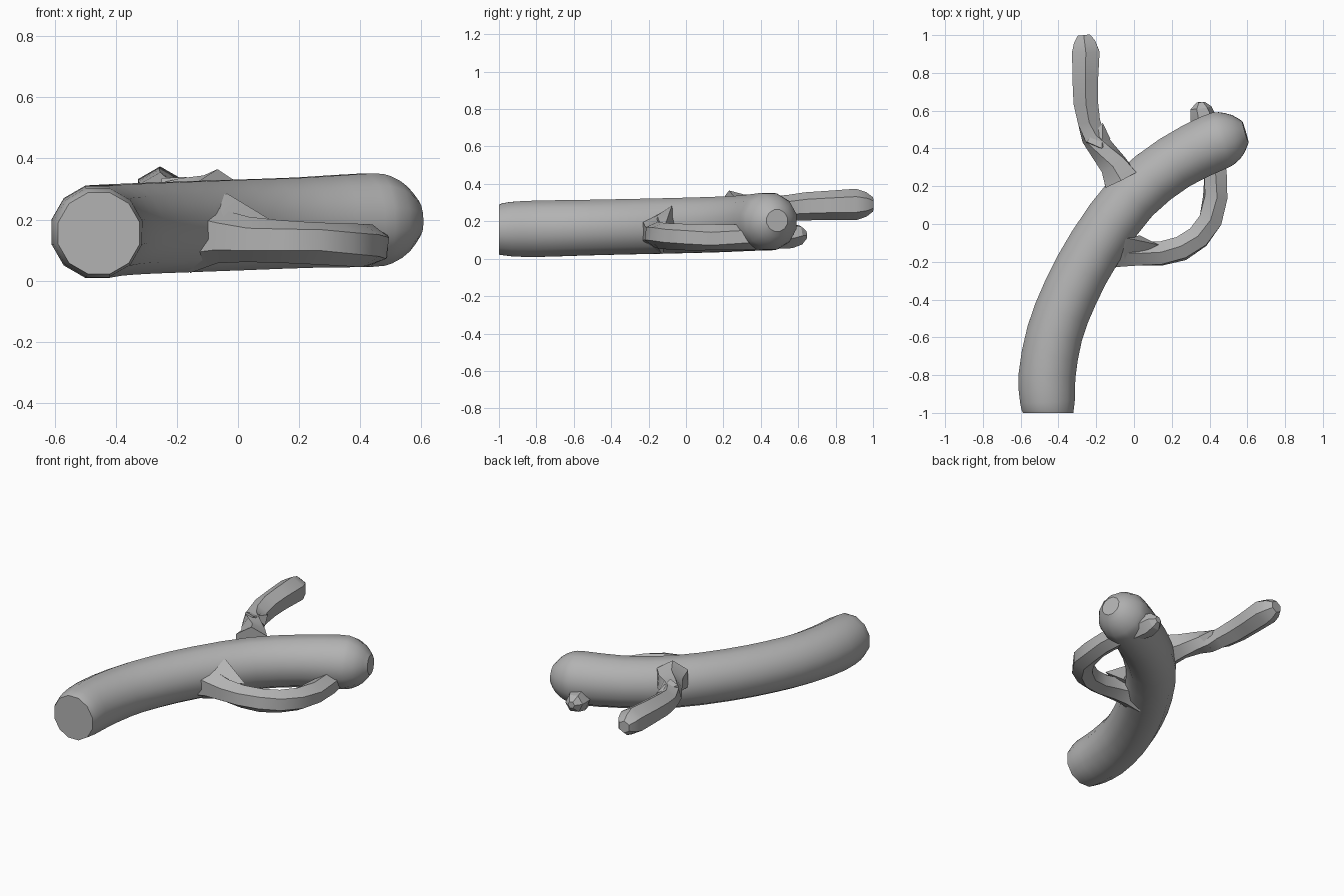
import bpy, bmesh, math
from mathutils import Vector, Matrix

if "Cube" in bpy.data.objects:
    bpy.data.objects.remove(bpy.data.objects["Cube"])

GREY = (0.45, 0.45, 0.45, 1.0)
mat = bpy.data.materials.new("plain grey")
mat.use_nodes = True
mat.diffuse_color = GREY
bsdf = next(n for n in mat.node_tree.nodes if n.type == 'BSDF_PRINCIPLED')
bsdf.inputs["Base Color"].default_value = GREY
bsdf.inputs["Roughness"].default_value = 0.8


def finish(name, bm, angle):
    """Turn a bmesh into a shaded object."""
    bmesh.ops.recalc_face_normals(bm, faces=bm.faces[:])
    mesh = bpy.data.meshes.new(name)
    bm.to_mesh(mesh)
    bm.free()
    mesh.materials.append(mat)
    obj = bpy.data.objects.new(name, mesh)
    bpy.context.collection.objects.link(obj)
    bpy.ops.object.select_all(action='DESELECT')
    obj.select_set(True)
    bpy.context.view_layer.objects.active = obj
    bpy.ops.object.shade_smooth_by_angle(angle=math.radians(angle))
    return obj


def tube(name, stations, sides, angle, subdiv=1, offset=0.0):
    """Sweep a polygon through stations of (x, y, z, radius, twist in degrees)."""
    keys = [Vector(s) for s in stations]
    n = len(keys)
    rows = []
    for i in range(n - 1):
        a, b = keys[i], keys[i + 1]
        p = keys[i - 1] if i else a * 2 - b
        q = keys[i + 2] if i + 2 < n else b * 2 - a
        for k in range(subdiv):
            t = k / subdiv
            rows.append(0.5 * (a * 2 + (b - p) * t + (p * 2 - a * 5 + b * 4 - q) * t * t
                               + (a * 3 - p - b * 3 + q) * t ** 3))
    rows.append(keys[-1])
    bm = bmesh.new()
    rings = []
    for i, row in enumerate(rows):
        c = Vector(row[:3])
        d = Vector(rows[min(i + 1, len(rows) - 1)][:3]) - Vector(rows[max(i - 1, 0)][:3])
        if i == 0 and name == "trunk":
            d = Vector((0, 1, 0))           # square cut at the front
        d.normalize()
        side = d.cross(Vector((0, 0, 1))).normalized()
        up = side.cross(d)
        ring = []
        for k in range(sides):
            a = math.tau * (k + offset) / sides + math.radians(row[4])
            ring.append(bm.verts.new(c + (side * math.cos(a) + up * math.sin(a)) * row[3]))
        rings.append(ring)
    for r0, r1 in zip(rings, rings[1:]):
        for k in range(sides):
            j = (k + 1) % sides
            bm.faces.new((r0[k], r0[j], r1[j], r1[k]))
    # Fan caps
    for ring, row in ((rings[0], rows[0]), (rings[-1], rows[-1])):
        mid = bm.verts.new(Vector(row[:3]))
        for k in range(sides):
            bm.faces.new((ring[k], ring[(k + 1) % sides], mid))
    return finish(name, bm, angle)


def wedge(name, points):
    """Small faceted lump made from a convex hull."""
    bm = bmesh.new()
    for p in points:
        bm.verts.new(p)
    bmesh.ops.convex_hull(bm, input=bm.verts[:])
    return finish(name, bm, 20)


# Thick curved trunk with a cut front end and a rounded far end
tube("trunk", [
    (-0.455, -1.00, 0.155, 0.138, 0),
    (-0.458, -0.94, 0.158, 0.150, 0),
    (-0.460, -0.80, 0.160, 0.156, 0),
    (-0.420, -0.58, 0.165, 0.154, 0),
    (-0.335, -0.36, 0.170, 0.153, 0),
    (-0.205, -0.12, 0.175, 0.153, 0),
    (-0.010, 0.145, 0.182, 0.153, 0),
    (0.215, 0.325, 0.190, 0.153, 0),
    (0.420, 0.430, 0.198, 0.158, 0),
    (0.490, 0.455, 0.200, 0.148, 0),
    (0.550, 0.475, 0.202, 0.110, 0),
    (0.590, 0.487, 0.204, 0.060, 0),
], 12, 36, subdiv=2, offset=0.5)

# Thin branch that loops round and passes through the trunk's far end
tube("loop_branch", [
    (-0.15, -0.13, 0.150, 0.125, 0),
    (-0.06, -0.150, 0.145, 0.088, 0),
    (0.03, -0.155, 0.135, 0.074, 0),
    (0.14, -0.157, 0.128, 0.070, 6),
    (0.25, -0.130, 0.122, 0.070, 10),
    (0.34, -0.070, 0.118, 0.070, 4),
    (0.405, 0.020, 0.115, 0.071, 0),
    (0.430, 0.140, 0.115, 0.070, -8),
    (0.432, 0.270, 0.115, 0.068, 0),
    (0.405, 0.420, 0.115, 0.066, 10),
    (0.365, 0.560, 0.122, 0.070, 20),
    (0.355, 0.615, 0.127, 0.056, 25),
    (0.353, 0.645, 0.128, 0.022, 25),
], 6, 25, offset=0.5)

# Web where the loop branch leaves the trunk
wedge("loop_branch_web", [
    (-0.035, -0.075, 0.285), (-0.05, -0.20, 0.20), (0.13, -0.11, 0.185),
    (0.03, -0.06, 0.15), (-0.10, -0.10, 0.12), (-0.10, -0.10, 0.27)])

# Side branch with a kinked, twisted neck
tube("side_branch", [
    (-0.070, 0.235, 0.260, 0.105, 0),
    (-0.110, 0.315, 0.265, 0.080, 5),
    (-0.170, 0.395, 0.275, 0.066, 25),
    (-0.215, 0.460, 0.272, 0.066, 45),
    (-0.238, 0.540, 0.272, 0.068, 60),
    (-0.255, 0.640, 0.280, 0.075, 60),
    (-0.258, 0.760, 0.285, 0.078, 60),
    (-0.255, 0.910, 0.290, 0.084, 60),
    (-0.262, 0.965, 0.290, 0.065, 60),
    (-0.266, 1.000, 0.290, 0.038, 60),
], 6, 25, offset=0.5)

# Ragged lump on the neck of the side branch
wedge("side_branch_knot", [
    (-0.165, 0.535, 0.300), (-0.125, 0.450, 0.275), (-0.250, 0.435, 0.335),
    (-0.255, 0.420, 0.260), (-0.170, 0.400, 0.340), (-0.200, 0.470, 0.215)])
